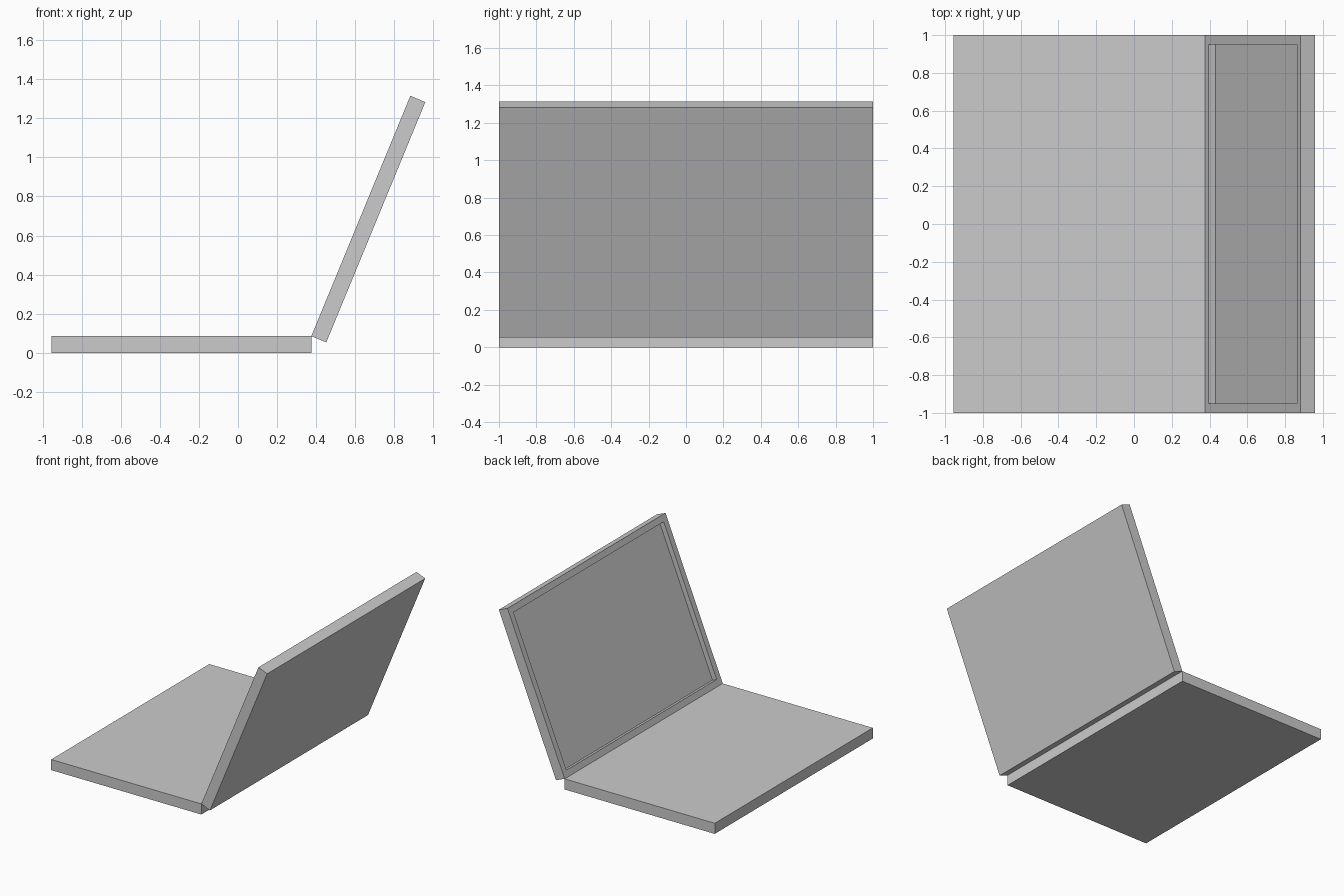
import bpy
import bmesh
from math import radians
from mathutils import Vector

default_cube = bpy.data.objects.get("Cube")
if default_cube:
    bpy.data.objects.remove(default_cube, do_unlink=True)

# Main dimensions
LENGTH, HALF_WIDTH, THICK = 1.33, 1.0, 0.083
HINGE = Vector((0.375, 0, 0.085))
TILT = radians(22.4)
BEZEL, RECESS = 0.07, 0.04

# Single flat grey
grey = bpy.data.materials.new("light grey")
grey.use_nodes = True
colour = (0.6, 0.6, 0.6, 1)
grey.diffuse_color = colour
grey.node_tree.nodes["Principled BSDF"].inputs["Base Color"].default_value = colour


def box(low, high):
    """Return a bmesh box spanning two opposite corners."""
    bm = bmesh.new()
    bmesh.ops.create_cube(bm, size=1)
    low, high = Vector(low), Vector(high)
    bmesh.ops.scale(bm, vec=high - low, verts=bm.verts)
    bmesh.ops.translate(bm, vec=(low + high) / 2, verts=bm.verts)
    bm.normal_update()
    return bm


def add_object(name, bm):
    mesh = bpy.data.meshes.new(name)
    bm.to_mesh(mesh)
    bm.free()
    mesh.materials.append(grey)
    obj = bpy.data.objects.new(name, mesh)
    bpy.context.collection.objects.link(obj)
    return obj


# Flat base slab
add_object("base", box((HINGE.x - LENGTH, -HALF_WIDTH, 0),
                       (HINGE.x, HALF_WIDTH, HINGE.z)))

# Lid with a recessed screen, modelled upright from its hinge edge
lid_bm = box((0, -HALF_WIDTH, 0), (THICK, HALF_WIDTH, LENGTH))
screen = min(lid_bm.faces, key=lambda f: f.normal.x)
bmesh.ops.inset_individual(lid_bm, faces=[screen], thickness=BEZEL)
floor = bmesh.ops.extrude_discrete_faces(lid_bm, faces=[screen])["faces"][0]
bmesh.ops.translate(lid_bm, vec=(RECESS, 0, 0), verts=floor.verts)
bmesh.ops.recalc_face_normals(lid_bm, faces=lid_bm.faces)
lid = add_object("screen_lid", lid_bm)
lid.location = HINGE
lid.rotation_euler.y = TILT
